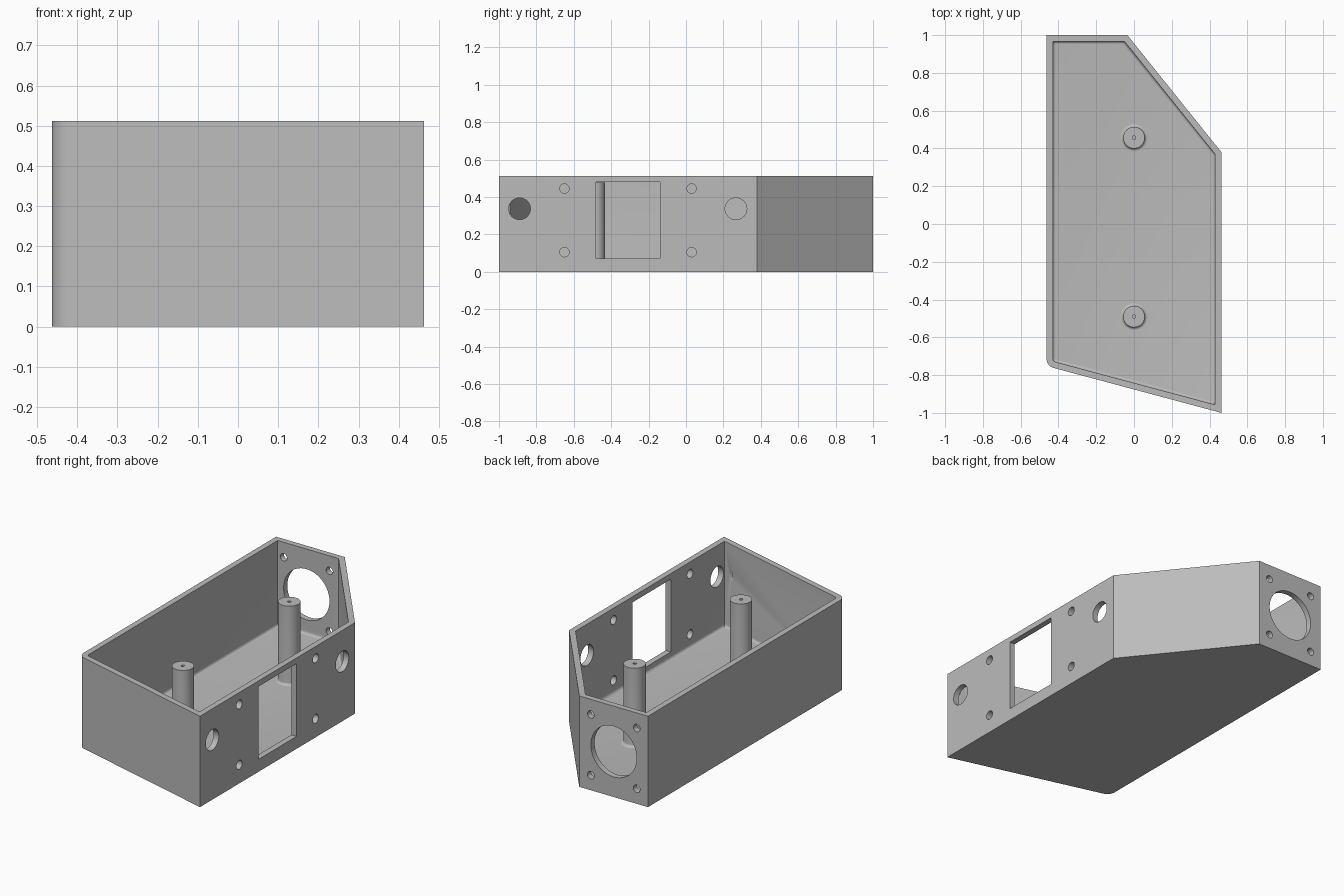
import bpy, bmesh, math
from mathutils import Vector, Matrix

if "Cube" in bpy.data.objects:
    bpy.data.objects.remove(bpy.data.objects["Cube"])

HEIGHT, WALL, FLOOR, FILLET = 0.512, 0.033, 0.033, 0.015

grey = bpy.data.materials.new("plain grey")
grey.use_nodes = True
grey.diffuse_color = (0.5, 0.5, 0.5, 1)
grey.node_tree.nodes["Principled BSDF"].inputs["Base Color"].default_value = (0.5, 0.5, 0.5, 1)


def make_object(name, bm):
    bmesh.ops.recalc_face_normals(bm, faces=bm.faces)
    mesh = bpy.data.meshes.new(name)
    bm.to_mesh(mesh)
    bm.free()
    mesh.materials.append(grey)
    obj = bpy.data.objects.new(name, mesh)
    bpy.context.collection.objects.link(obj)
    return obj


def inset(points, d):
    """Move every edge of a counter-clockwise outline inward by d."""
    result = []
    for i, p in enumerate(points):
        a = (p - points[i - 1]).normalized()
        b = (points[(i + 1) % len(points)] - p).normalized()
        na, nb = Vector((-a.y, a.x)), Vector((-b.y, b.x))
        result.append(p + (na + nb) * d / (1 + na.dot(nb)))
    return result


def loft(name, layers):
    """Closed solid through stacked (outline, z) layers."""
    bm = bmesh.new()
    rings = [[bm.verts.new((p.x, p.y, z)) for p in pts] for pts, z in layers]
    for low, high in zip(rings, rings[1:]):
        for i in range(len(low)):
            bm.faces.new((low[i - 1], low[i], high[i], high[i - 1]))
    bm.faces.new(rings[0])
    bm.faces.new(rings[-1])
    return make_object(name, bm)


def cylinder(name, radius, start, end):
    start, end = Vector(start), Vector(end)
    axis = end - start
    turn = axis.to_track_quat("Z", "Y").to_matrix().to_4x4()
    bm = bmesh.new()
    bmesh.ops.create_cone(bm, cap_ends=True, segments=48, radius1=radius, radius2=radius,
                          depth=axis.length,
                          matrix=Matrix.Translation((start + end) / 2) @ turn)
    return make_object(name, bm)


def smooth(obj):
    bpy.ops.object.select_all(action="DESELECT")
    obj.select_set(True)
    bpy.context.view_layer.objects.active = obj
    bpy.ops.object.shade_smooth_by_angle(angle=math.radians(30))


# Footprint: slanted front, one rounded corner, clipped rear corner
outline = [Vector(p) for p in ((0.463, -1), (0.463, 0.38), (-0.035, 1), (-0.463, 1))]
for k in range(11):
    a = math.radians(180 + 7.5 * k)
    outline.append(Vector((-0.413 + 0.05 * math.cos(a), -0.7136 + 0.05 * math.sin(a))))

# Case body
case = loft("case_body", [(outline, 0), (outline, HEIGHT)])

# Cavity with a filleted floor edge
layers = []
for k in range(7):
    a = math.radians(15 * k)
    layers.append((inset(outline, WALL + FILLET * (1 - math.sin(a))),
                   FLOOR + FILLET * (1 - math.cos(a))))
layers.append((inset(outline, WALL), HEIGHT + 0.1))
cutters = [loft("cavity_cutter", layers)]

# Window in the side wall
bm = bmesh.new()
bmesh.ops.create_cube(bm, size=1, matrix=Matrix.Translation((0.45, -0.31, 0.275))
                      @ Matrix.Diagonal((0.1, 0.34, 0.41, 1)))
cutters.append(make_object("window_cutter", bm))

# Side wall: two large holes and four screw holes
for y in (-0.89, 0.267):
    cutters.append(cylinder("side_hole_cutter", 0.058, (0.37, y, 0.337), (0.5, y, 0.337)))
for y in (-0.65, 0.03):
    for z in (0.105, 0.445):
        cutters.append(cylinder("side_screw_cutter", 0.025, (0.4, y, z), (0.5, y, z)))

# Rear wall: round opening and four screw holes
cutters.append(cylinder("rear_opening_cutter", 0.143, (-0.25, 0.94, 0.256), (-0.25, 1.05, 0.256)))
for x in (-0.393, -0.107):
    for z in (0.085, 0.427):
        cutters.append(cylinder("rear_screw_cutter", 0.021, (x, 0.94, z), (x, 1.05, z)))

bpy.context.view_layer.objects.active = case
for cutter in cutters:
    mod = case.modifiers.new("cut", "BOOLEAN")
    mod.operation, mod.solver, mod.object = "DIFFERENCE", "EXACT", cutter
    bpy.ops.object.modifier_apply(modifier=mod.name)
    bpy.data.objects.remove(cutter)
smooth(case)

# Posts: turned profile with pilot hole and flared foot
profile = [(0, 0.4), (0.009, 0.4), (0.009, 0.478), (0.057, 0.478)]
for k in range(7):
    a = math.radians(15 * k)
    profile.append((0.057 + FILLET * (1 - math.cos(a)), FLOOR + FILLET * (1 - math.sin(a))))
for name, y in (("front_post", -0.49), ("rear_post", 0.457)):
    bm = bmesh.new()
    verts = [bm.verts.new((r, 0, z)) for r, z in profile]
    edges = [bm.edges.new(pair) for pair in zip(verts, verts[1:])]
    bmesh.ops.spin(bm, geom=verts + edges, cent=(0, 0, 0), axis=(0, 0, 1),
                   angle=math.tau, steps=48)
    bmesh.ops.remove_doubles(bm, verts=bm.verts, dist=0.0001)
    post = make_object(name, bm)
    # Open foot: make sure the surface faces outward
    post.data.update()
    if max(post.data.polygons, key=lambda f: f.area).normal.dot(
            max(post.data.polygons, key=lambda f: f.area).center * Vector((1, 1, 0))) < 0:
        post.data.flip_normals()
    post.location.y = y
    smooth(post)
